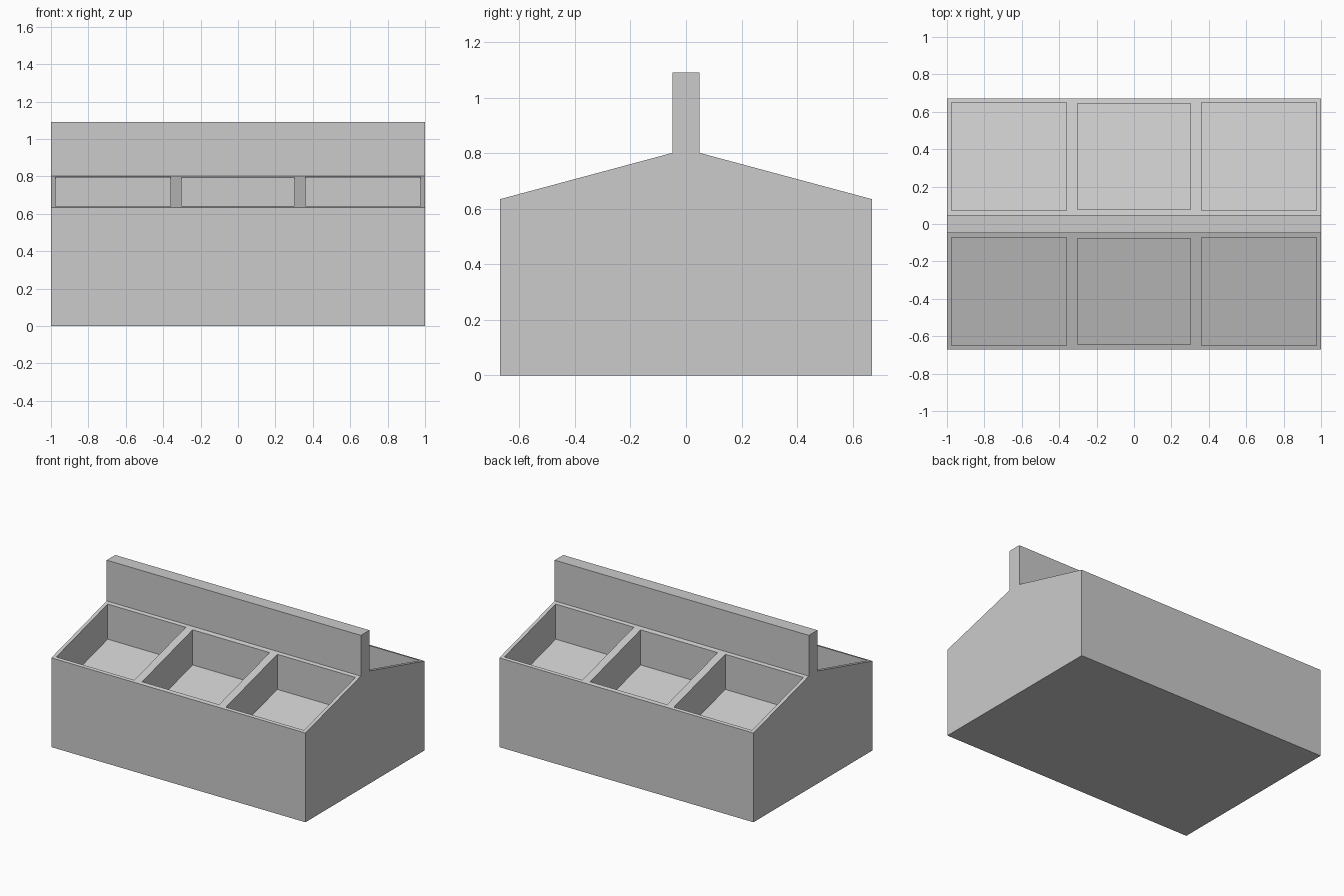
import bpy, bmesh

if "Cube" in bpy.data.objects:
    bpy.data.objects.remove(bpy.data.objects["Cube"])

EAVE_Y, EAVE_Z = 0.67, 0.635
FIN_Y, SHOULDER_Z, TOP_Z = 0.048, 0.802, 1.092
SLOPE = (SHOULDER_Z - EAVE_Z) / (EAVE_Y - FIN_Y)
DEPTH = 0.25


def slope_z(y):
    return EAVE_Z + (EAVE_Y - abs(y)) * SLOPE


def add_prism(bm, profile, x0, x1):
    """Extrude a closed (y, z) profile from x0 to x1."""
    face = bm.faces.new([bm.verts.new((x0, y, z)) for y, z in profile])
    out = bmesh.ops.extrude_face_region(bm, geom=[face])
    verts = [v for v in out["geom"] if isinstance(v, bmesh.types.BMVert)]
    bmesh.ops.translate(bm, verts=verts, vec=(x1 - x0, 0, 0))


def to_object(bm, name):
    bmesh.ops.recalc_face_normals(bm, faces=bm.faces[:])
    mesh = bpy.data.meshes.new(name)
    bm.to_mesh(mesh)
    bm.free()
    obj = bpy.data.objects.new(name, mesh)
    bpy.context.collection.objects.link(obj)
    return obj


# Body with sloped sides and raised central divider
half = [(EAVE_Y, 0), (EAVE_Y, EAVE_Z), (FIN_Y, SHOULDER_Z), (FIN_Y, TOP_Z)]
bm = bmesh.new()
add_prism(bm, half + [(-y, z) for y, z in reversed(half)], -1, 1)
body = to_object(bm, "bin_body")

# Six compartments, floors parallel to the slopes
bm = bmesh.new()
for x0, x1, y0, y1 in [(-0.975, -0.36, 0.072, 0.65),
                       (-0.303, 0.303, 0.077, 0.645),
                       (0.36, 0.975, 0.072, 0.65)]:
    for side in (-1, 1):
        add_prism(bm, [(side * y0, slope_z(y0) - DEPTH),
                       (side * y1, slope_z(y1) - DEPTH),
                       (side * y1, 1.0), (side * y0, 1.0)], x0, x1)
cutter = to_object(bm, "compartment_cutter")
cutter.hide_render = True

mod = body.modifiers.new("compartments", "BOOLEAN")
mod.operation = "DIFFERENCE"
mod.solver = "EXACT"
mod.object = cutter
bpy.context.view_layer.objects.active = body
bpy.ops.object.modifier_apply(modifier=mod.name)
bpy.data.objects.remove(cutter)
